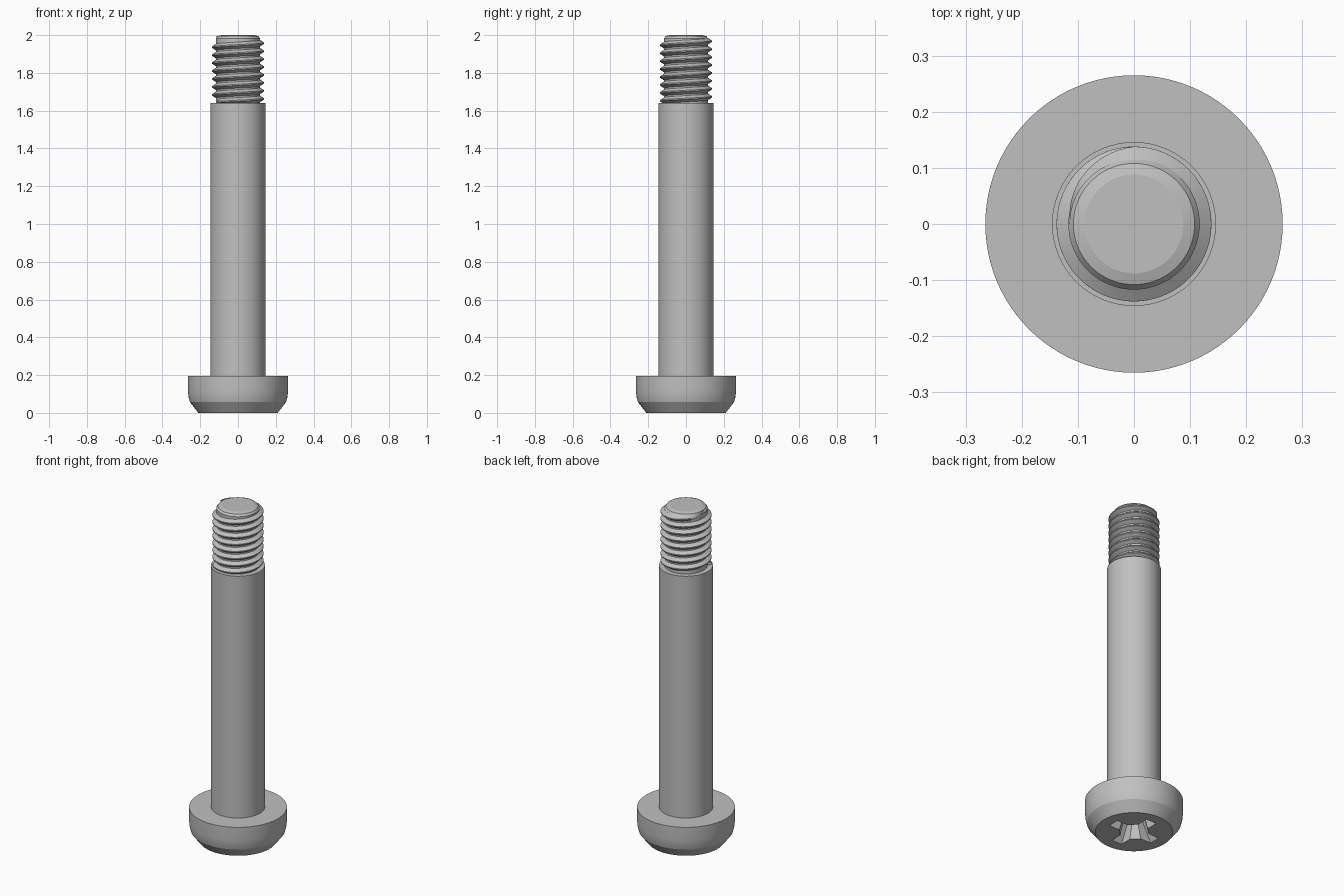
import bpy, bmesh, math

cube = bpy.data.objects.get("Cube")
if cube:
    bpy.data.objects.remove(cube)

steel = bpy.data.materials.new("grey_steel")
steel.use_nodes = True
GREY = (0.53, 0.53, 0.53, 1)
steel.diffuse_color = GREY
steel.node_tree.nodes["Principled BSDF"].inputs["Base Color"].default_value = GREY

HEAD_TOP, SHANK_TOP, TIP = 0.195, 1.64, 2.0
CORE, CREST, PITCH = 0.117, 0.138, 0.042


def add_object(name, bm):
    bmesh.ops.recalc_face_normals(bm, faces=bm.faces)
    mesh = bpy.data.meshes.new(name)
    bm.to_mesh(mesh)
    bm.free()
    mesh.materials.append(steel)
    obj = bpy.data.objects.new(name, mesh)
    bpy.context.collection.objects.link(obj)
    return obj


def activate(obj):
    bpy.ops.object.select_all(action="DESELECT")
    obj.select_set(True)
    bpy.context.view_layer.objects.active = obj


def smooth(obj, angle=25):
    activate(obj)
    bpy.ops.object.shade_smooth_by_angle(angle=math.radians(angle))


def skin(bm, rings, closed=True):
    """Join successive rings of vertices with quads."""
    for a, b in zip(rings, rings[1:]):
        n = len(a)
        for i in range(n if closed else n - 1):
            j = (i + 1) % n
            bm.faces.new((a[i], a[j], b[j], b[i]))


def lathe(name, profile, sides=96):
    """Solid of revolution with flat end caps."""
    bm = bmesh.new()
    turns = [2 * math.pi * i / sides for i in range(sides)]
    rings = [[bm.verts.new((r * math.cos(t), r * math.sin(t), z)) for t in turns]
             for r, z in profile]
    skin(bm, rings)
    bm.faces.new(rings[0])
    bm.faces.new(rings[-1])
    return add_object(name, bm)


# Head with a chamfered driving face
head = lathe("head", [(0.21, 0), (0.255, 0.058), (0.262, 0.085),
                      (0.265, 0.115), (0.265, HEAD_TOP)])


# Tapered cross recess in the underside
def cross_ring(bm, z, reach, half, corner):
    ring = []
    for k in range(4):
        c, s = math.cos(k * math.pi / 2), math.sin(k * math.pi / 2)
        for x, y in ((corner, -half), (reach, -half), (reach, half), (corner, half)):
            ring.append(bm.verts.new((x * c - y * s, x * s + y * c, z)))
    return ring


bm = bmesh.new()
rings = [cross_ring(bm, -0.02, 0.158, 0.035, 0.081),
         cross_ring(bm, 0.12, 0.075, 0.026, 0.042)]
skin(bm, rings)
bm.faces.new(rings[0])
bm.faces.new(rings[1])
cutter = add_object("recess_cutter", bm)
cutter.hide_render = True

cut = head.modifiers.new("recess", "BOOLEAN")
cut.operation = "DIFFERENCE"
cut.solver = "EXACT"
cut.object = cutter
activate(head)
bpy.ops.object.modifier_apply(modifier=cut.name)
bpy.data.objects.remove(cutter)
smooth(head, 20)

# Plain shank
smooth(lathe("shank", [(0.146, HEAD_TOP), (0.146, SHANK_TOP)]))

# Threaded core with a chamfered end
smooth(lathe("thread_core", [(CORE, SHANK_TOP), (CORE, 1.982),
                             (0.108, 1.994), (0.088, TIP)]), 15)

# Right-handed helical thread that fades out at its upper end
STEPS = 64
END = math.pi
START = END - 2 * math.pi * 7.9
count = int(7.9 * STEPS)
bm = bmesh.new()
sections = []
for i in range(count + 1):
    t = START + (END - START) * i / count
    z = 1.957 + PITCH * t / (2 * math.pi)
    fade = min(1, (END - t) / (math.pi / 2))
    root = CORE - 0.003
    crest = root + (CREST - root) * max(fade, 0.05)
    wide, flat = 0.019, 0.003
    shape = ((root, -wide), (crest, -flat), (crest, flat), (root, wide))
    sections.append([bm.verts.new((r * math.cos(t), r * math.sin(t),
                                   max(z + dz, SHANK_TOP - 0.01)))
                     for r, dz in shape])
skin(bm, sections)
bm.faces.new(sections[0])
bm.faces.new(sections[-1])
smooth(add_object("thread", bm))
